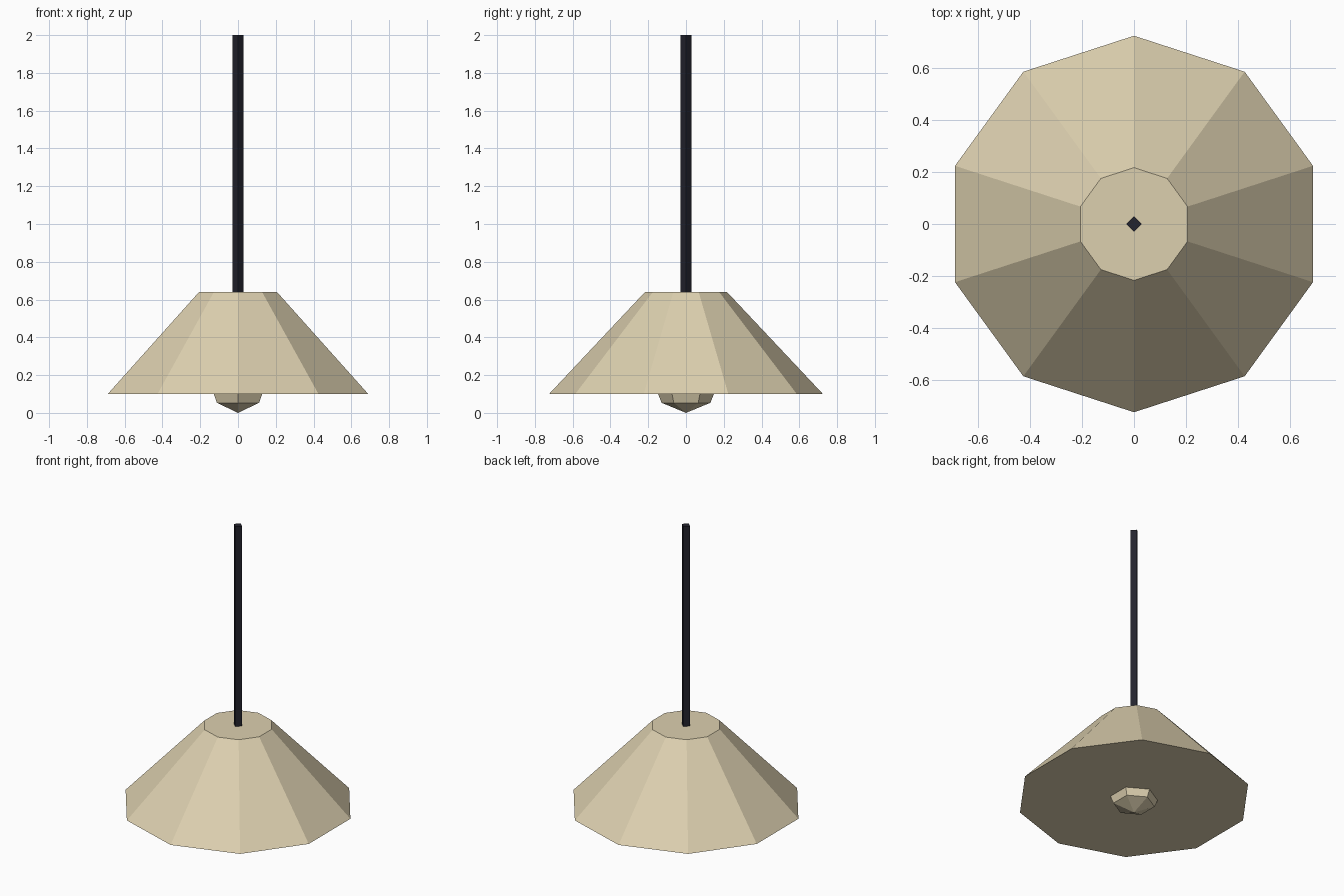
import bpy, bmesh, math
from mathutils import Matrix

if "Cube" in bpy.data.objects:
    bpy.data.objects.remove(bpy.data.objects["Cube"])


def material(name, color):
    m = bpy.data.materials.new(name)
    m.diffuse_color = (*color, 1)
    m.use_nodes = True
    m.node_tree.nodes["Principled BSDF"].inputs["Base Color"].default_value = m.diffuse_color
    return m


cream = material("cream", (0.72, 0.63, 0.43))
black = material("dark_grey", (0.017, 0.017, 0.027))


def lathe(name, profile, sides, mat):
    """Faceted solid of stacked (radius, z) rings, with a corner on +y; radius 0 gives a tip."""
    bm = bmesh.new()
    rings = []
    for r, z in profile:
        n = sides if r > 0 else 1
        rings.append([bm.verts.new((r * math.sin(2 * math.pi * i / sides),
                                    r * math.cos(2 * math.pi * i / sides), z))
                      for i in range(n)])
    for a, b in zip(rings, rings[1:]):
        for i in range(sides):
            j = (i + 1) % sides
            quad = [a[i % len(a)], a[j % len(a)], b[j % len(b)], b[i % len(b)]]
            bm.faces.new(list(dict.fromkeys(quad)))
    for ring in (rings[0], rings[-1]):
        if len(ring) > 1:
            bm.faces.new(ring)
    bmesh.ops.recalc_face_normals(bm, faces=bm.faces)
    mesh = bpy.data.meshes.new(name)
    bm.to_mesh(mesh)
    bm.free()
    mesh.materials.append(mat)
    obj = bpy.data.objects.new(name, mesh)
    bpy.context.collection.objects.link(obj)
    return obj


# Ten-sided closed shade
lathe("lamp_shade", [(0.725, 0.10), (0.217, 0.64)], 10, cream)

# Square hanging cord
lathe("cord", [(0.03, 0.63), (0.03, 2.0)], 4, black)

# Six-sided bulb, its upper half tucked inside the shade
R = 0.182
bulb = [(R * math.sin(a) if 0 < k < 4 else 0, R - R * math.cos(a))
        for k, a in enumerate(k * math.pi / 4 for k in range(5))]
lathe("bulb", bulb, 6, cream)
